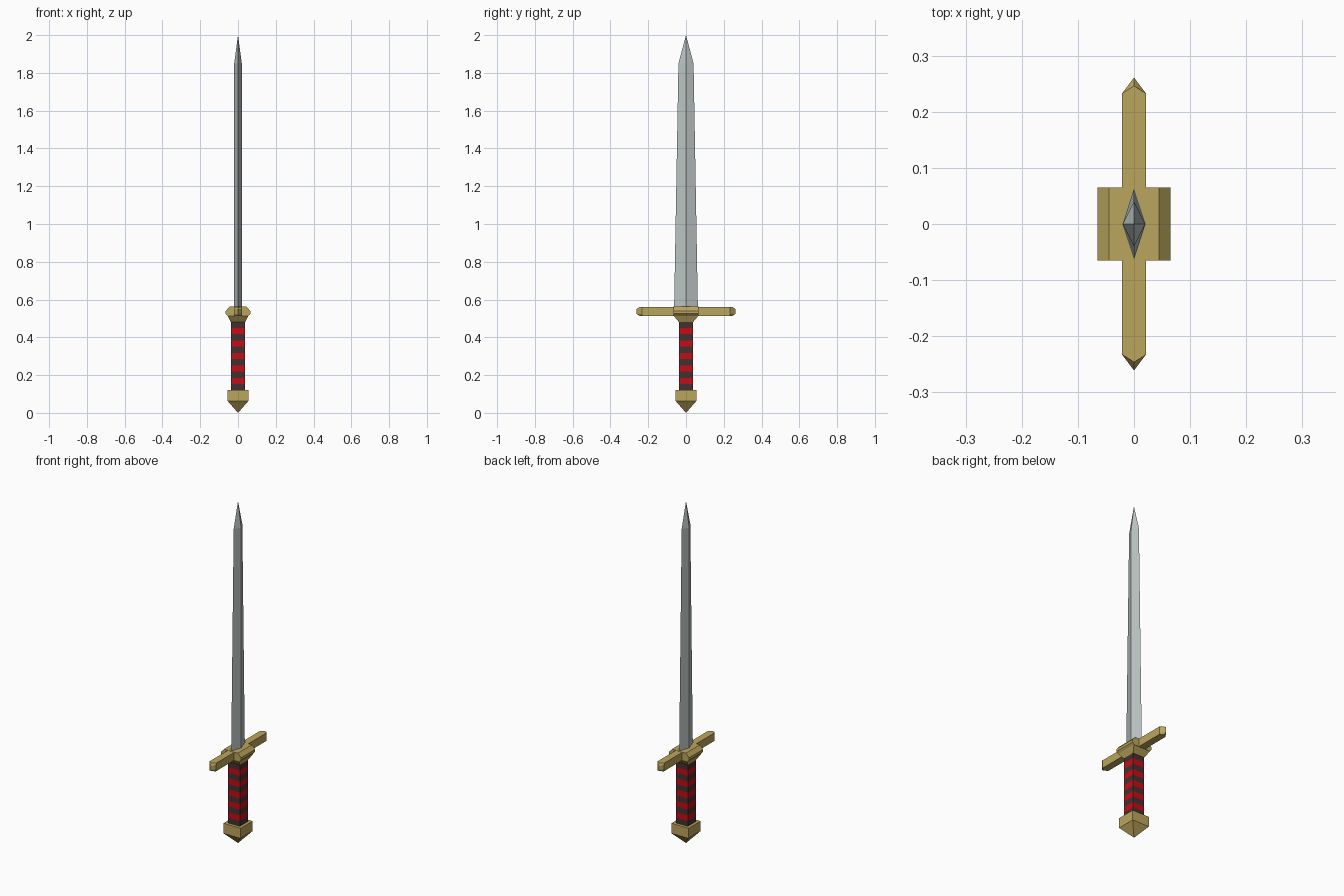
import bpy, bmesh

if "Cube" in bpy.data.objects:
    bpy.data.objects.remove(bpy.data.objects["Cube"])


def material(name, color):
    m = bpy.data.materials.new(name)
    m.diffuse_color = (*color, 1)
    m.use_nodes = True
    m.node_tree.nodes["Principled BSDF"].inputs["Base Color"].default_value = m.diffuse_color
    return m


GOLD = material("gold", (0.50, 0.38, 0.11))
STEEL = material("steel", (0.50, 0.56, 0.55))
RED = material("red_wrap", (0.55, 0.004, 0.008))
DARK = material("dark_leather", (0.06, 0.03, 0.03))


def loft(name, rings, mats):
    """Skin equal-length rings of points; wall bands alternate through mats."""
    bm = bmesh.new()
    loops = [[bm.verts.new(p) for p in ring] for ring in rings]
    n = len(loops[0])
    for band, (a, b) in enumerate(zip(loops, loops[1:])):
        for i in range(n):
            j = (i + 1) % n
            f = bm.faces.new((a[i], a[j], b[j], b[i]))
            f.material_index = band % len(mats)
    bm.faces.new(loops[0][::-1])
    bm.faces.new(loops[-1])
    bmesh.ops.remove_doubles(bm, verts=bm.verts, dist=1e-5)
    bmesh.ops.recalc_face_normals(bm, faces=bm.faces)
    me = bpy.data.meshes.new(name)
    bm.to_mesh(me)
    bm.free()
    for m in mats:
        me.materials.append(m)
    ob = bpy.data.objects.new(name, me)
    bpy.context.collection.objects.link(ob)
    return ob


def rect(x, y, z):
    return [(-x, -y, z), (x, -y, z), (x, y, z), (-x, y, z)]


def diamond(x, y, z):
    return [(x, 0, z), (0, y, z), (-x, 0, z), (0, -y, z)]


def bar(tip, z):
    x, y = 0.021, 0.233
    return [(-x, -y, z), (0, -tip, z), (x, -y, z),
            (x, y, z), (0, tip, z), (-x, y, z)]


# Pommel: square block with a pyramid foot
loft("pommel", [rect(0, 0, 0), rect(0.055, 0.055, 0.063),
                rect(0.055, 0.055, 0.122)], [GOLD])

# Grip: eleven alternating bands
loft("grip", [rect(0.038, 0.038, 0.12 + 0.363 * i / 11) for i in range(12)],
     [DARK, RED])

# Flared collar under the guard
loft("guard_collar", [rect(0.038, 0.038, 0.481),
                      rect(0.055, 0.065, 0.514)], [GOLD])

# Guard block with bevelled long sides
loft("guard_block", [rect(0.053, 0.065, 0.513), rect(0.065, 0.065, 0.525),
                     rect(0.065, 0.065, 0.540), rect(0.045, 0.065, 0.562)],
     [GOLD])

# Crossguard bar with wedge ends
loft("crossguard", [bar(0.246, 0.514), bar(0.261, 0.524),
                    bar(0.261, 0.551), bar(0.246, 0.561)], [GOLD])

# Blade: tapering diamond section ending in a point
loft("blade", [diamond(0.021, 0.063, 0.55), diamond(0.02, 0.04, 1.85),
               diamond(0, 0, 2.0)], [STEEL])
